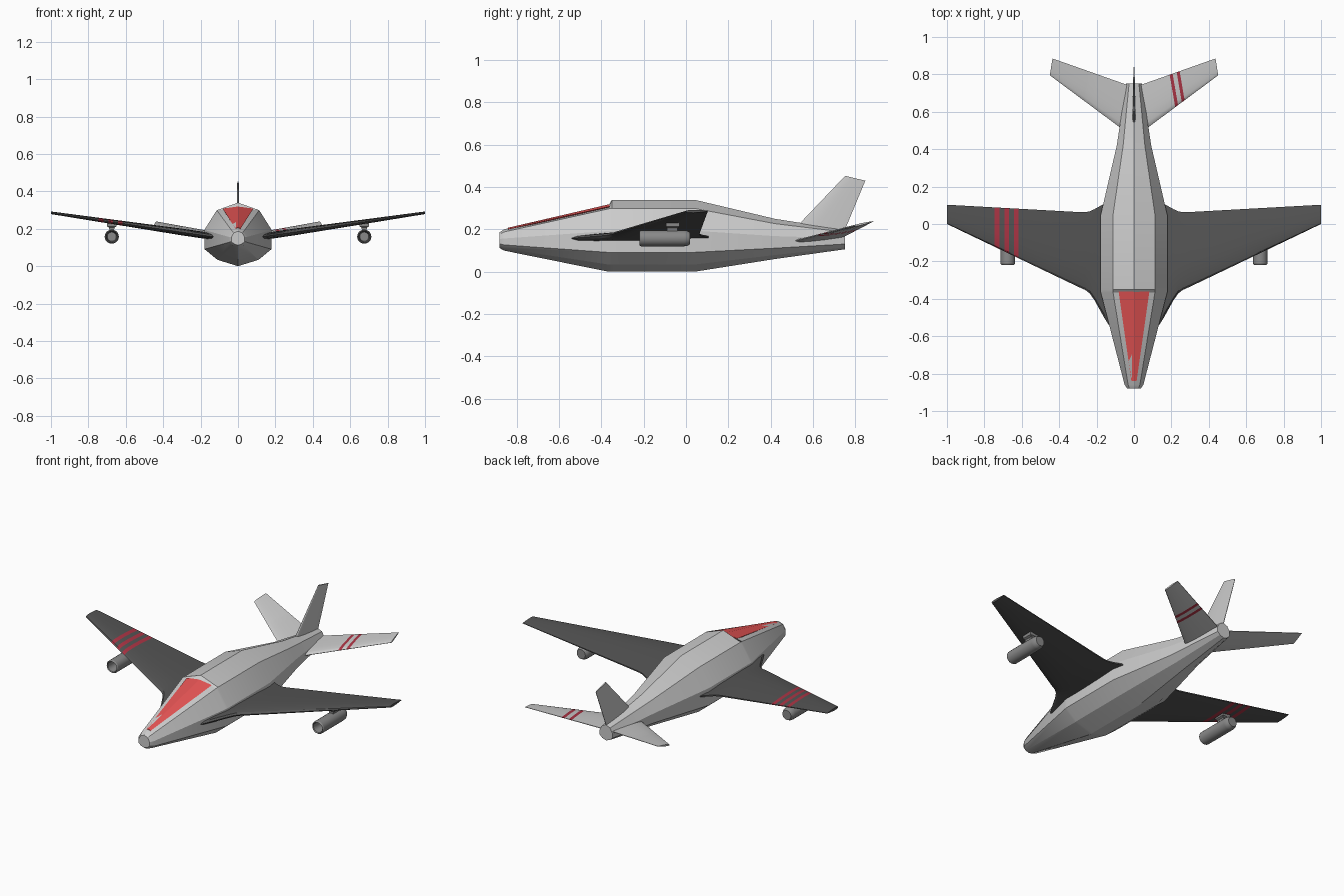
import bpy, bmesh, math
from mathutils import Vector

if "Cube" in bpy.data.objects:
    bpy.data.objects.remove(bpy.data.objects["Cube"])


def material(name, rgb):
    m = bpy.data.materials.new(name)
    m.diffuse_color = (*rgb, 1)
    m.use_nodes = True
    m.node_tree.nodes["Principled BSDF"].inputs["Base Color"].default_value = m.diffuse_color
    return m


DARK = material("dark_grey", (0.09, 0.09, 0.09))
MID = material("mid_grey", (0.25, 0.25, 0.25))
RED = material("red", (0.8, 0.09, 0.09))
STRIPE = material("stripe_red", (0.42, 0.035, 0.06))


def loft(name, rings, mats=(), striped=(), angle=30):
    """Skin closed rings; spans listed in striped use the second material."""
    bm = bmesh.new()
    vs = [[bm.verts.new(p) for p in r] for r in rings]
    n = len(rings[0])
    for i in range(len(vs) - 1):
        for j in range(n):
            k = (j + 1) % n
            f = bm.faces.new((vs[i][j], vs[i][k], vs[i + 1][k], vs[i + 1][j]))
            f.material_index = 1 if i in striped else 0
    bm.faces.new(vs[0])
    bm.faces.new(vs[-1])
    bmesh.ops.recalc_face_normals(bm, faces=bm.faces)
    me = bpy.data.meshes.new(name)
    bm.to_mesh(me)
    bm.free()
    for m in mats:
        me.materials.append(m)
    ob = bpy.data.objects.new(name, me)
    bpy.context.collection.objects.link(ob)
    bpy.ops.object.select_all(action='DESELECT')
    ob.select_set(True)
    bpy.context.view_layer.objects.active = ob
    bpy.ops.object.shade_smooth_by_angle(angle=math.radians(angle))
    return ob


# Aerofoil outline: fraction along chord, fraction of half thickness
FOIL = [(0, 0), (0.03, 0.55), (0.12, 0.9), (0.35, 1), (0.7, 0.7), (1, 0.2),
        (1, -0.2), (0.7, -0.7), (0.35, -1), (0.12, -0.9), (0.03, -0.55)]


def foil(lead, trail, half, normal):
    a, b, n = Vector(lead), Vector(trail), Vector(normal)
    return [a.lerp(b, u) + n * half * v for u, v in FOIL]


def mix(a, b, t):
    return [p + (q - p) * t for p, q in zip(a, b)]


# Fuselage: faceted sections (y, half width, bottom, top, ridge)
def section(y, w, zb, zt, ridge=None):
    half = [(0, 0), (.61, .1), (1, .27), (1, .57), (.63, .88)]
    pts = [(x * w, y, zb + f * (zt - zb)) for x, f in half]
    return pts + [(0, y, ridge or zt)] + [(-x, y, z) for x, y, z in pts[:0:-1]]


loft("fuselage", [section(*s) for s in [
    (-.88, .036, .112, .187), (-.86, .05, .1, .2), (-.365, .178, 0, .338, .315),
    (-.35, .18, 0, .34), (.04, .18, 0, .34), (.42, .092, .06, .25),
    (.75, .042, .106, .198)]], angle=22)

# Canopy lying on the nose ridge
loft("canopy", [[(-w, y, e), (0, y, r), (w, y, e), (0, y, e - .03)]
                for y, w, e, r in [(-.84, .014, .201, .208), (-.362, .082, .308, .319)]],
     [RED], angle=10)

# Wings: stations (x, leading y, trailing y, half thickness); stripes on one side
ROOT = [(.08, -.6, .13, .018), (.135, -.54, .125, .018), (.16, -.5, .108, .018),
        (.21, -.41, .08, .018), (.235, -.373, .068, .018), (.26, -.353, .063, .018)]
INNER, TIP = (.30, -.335, .064, .018), (1, 0, .103, .007)
CUTS = [.617, .642, .668, .693, .72, .745]
stations = ROOT + [INNER] + [mix(INNER, TIP, (x - .3) / .7) for x in CUTS] + [TIP]


def wing_z(x):
    return .157 + (x - .13) * .147


first = len(ROOT) + 1
for side, label in ((-1, "left"), (1, "right")):
    rings = [foil((side * x, ly, wing_z(x)), (side * x, ty, wing_z(x) + .002), h, (0, 0, 1))
             for x, ly, ty, h in stations]
    loft(label + "_wing", rings, [DARK, STRIPE],
         (first, first + 2, first + 4) if side < 0 else ())

    # Engine pod with hollow intake, hung from a short pylon
    cx, cz = side * .675, .158
    prof = [(-.14, .024), (-.215, .029), (-.22, .033), (-.212, .038),
            (-.01, .038), (.005, .036), (.02, .028)]
    loft(label + "_engine", [[(cx + r * math.cos(a), y, cz + r * math.sin(a))
         for a in (i * math.tau / 20 for i in range(20))] for y, r in prof], [MID])
    loft(label + "_pylon", [[(cx - w, y0, z), (cx + w, y0, z), (cx + w, y1, z), (cx - w, y1, z)]
         for z, w, y0, y1 in [(.185, .012, -.09, -.04), (.207, .014, -.09, -.04),
                              (.213, .026, -.095, -.03), (.238, .026, -.095, -.03)]], [MID])

    # Tailplane: slanted stations, stripes on the other side from the wing
    a0, a1 = (.08, .52, .147), (.45, .795, .217)
    b0, b1 = (.04, .745, .166), (.436, .885, .238)
    rings = []
    for t in (-.15, .38, .42, .475, .515, 1):
        (ax, ay, az), (bx, by, bz) = mix(a0, a1, t), mix(b0, b1, t)
        rings.append(foil((side * ax, ay, az), (side * bx, by, bz), .009 - .004 * t, (0, 0, 1)))
    grey = material(label + "_tail_grey", (.8, .8, .8))
    loft(label + "_tailplane", rings, [grey, STRIPE], (1, 3) if side > 0 else ())

# Upright fin
loft("tail_fin", [foil((0, .52, .21), (0, .735, .16), .009, (1, 0, 0)),
                  foil((0, .752, .453), (0, .847, .43), .004, (1, 0, 0))])
